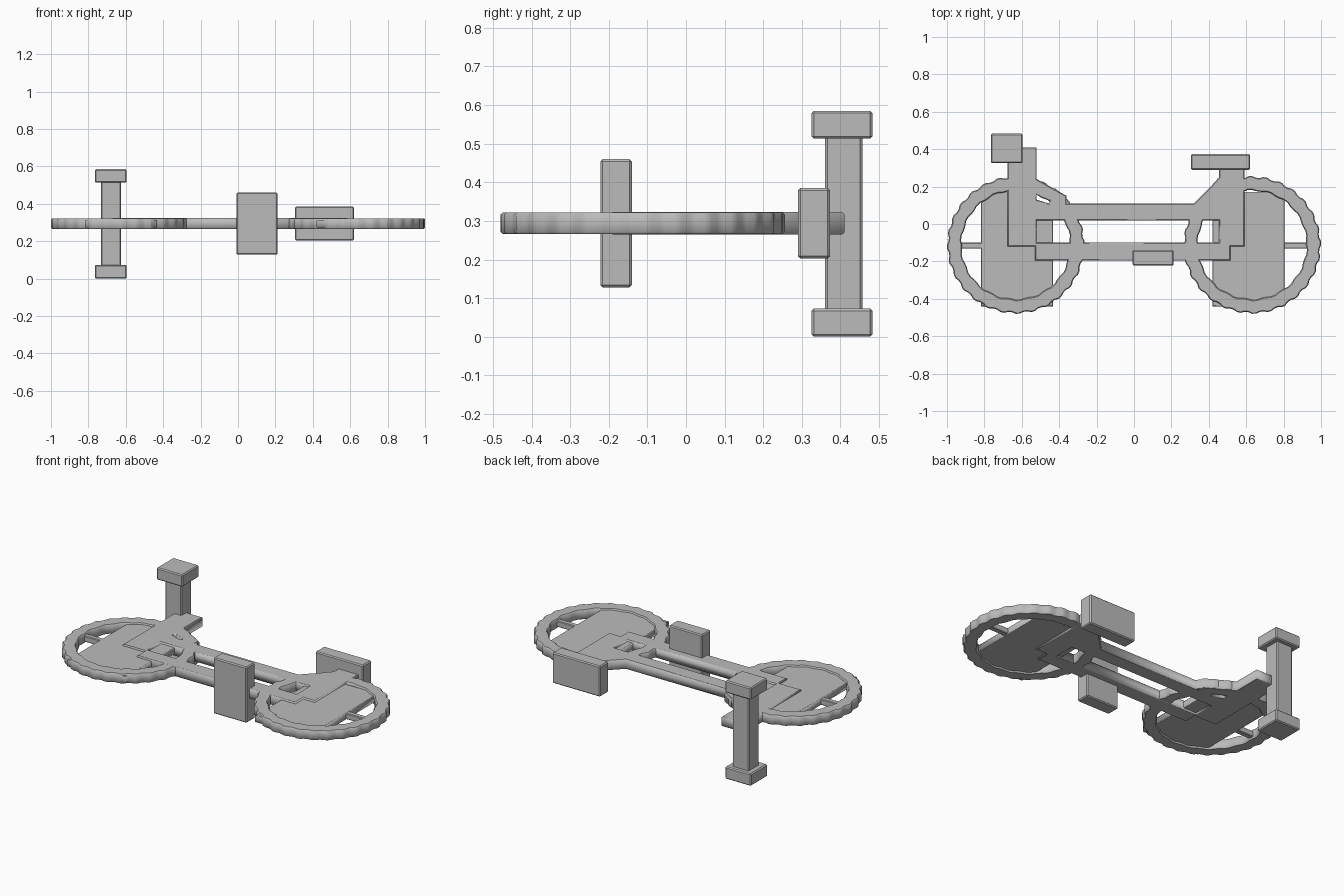
import bpy
import math

cube = bpy.data.objects.get("Cube")
if cube:
    bpy.data.objects.remove(cube, do_unlink=True)

MID = 0.294  # height of the flat bicycle's centre plane

gray = bpy.data.materials.new("plain gray")
gray.use_nodes = True
color = (0.5, 0.5, 0.5, 1)
gray.diffuse_color = color
gray.node_tree.nodes["Principled BSDF"].inputs["Base Color"].default_value = color


def plate(name, loops, half, chamfer=0.005):
    """Flat plate from an outline followed by its holes, with chamfered rims."""
    curve = bpy.data.curves.new(name, "CURVE")
    curve.dimensions = "2D"
    curve.fill_mode = "BOTH"
    curve.extrude = half - chamfer
    curve.bevel_depth = chamfer
    curve.bevel_resolution = 0
    curve.offset = -chamfer
    for loop in loops:
        spline = curve.splines.new("POLY")
        spline.points.add(len(loop) - 1)
        for point, (x, y) in zip(spline.points, loop):
            point.co = (x, y, 0, 1)
        spline.use_cyclic_u = True
    temp = bpy.data.objects.new(name + "_outline", curve)
    bpy.context.collection.objects.link(temp)
    bpy.context.view_layer.update()
    graph = bpy.context.evaluated_depsgraph_get()
    mesh = bpy.data.meshes.new_from_object(temp.evaluated_get(graph))
    bpy.data.objects.remove(temp, do_unlink=True)
    mesh.materials.clear()
    mesh.materials.append(gray)
    obj = bpy.data.objects.new(name, mesh)
    bpy.context.collection.objects.link(obj)
    obj.location.z = MID
    return obj


def box(name, x, y, z, bevel=0.006):
    """Bevelled block given by its extent on each axis."""
    spans = (x, y, z)
    bpy.ops.mesh.primitive_cube_add(size=1, location=[(a + b) / 2 for a, b in spans])
    obj = bpy.context.object
    obj.name = name
    obj.scale = [b - a for a, b in spans]
    bpy.ops.object.transform_apply(location=False, rotation=False, scale=True)
    obj.data.materials.append(gray)
    mod = obj.modifiers.new("soft edges", "BEVEL")
    mod.width = bevel
    mod.segments = 1
    return obj


def circle(cx, cy, radius, count, notch=0.0):
    """Circle whose points alternate in pairs to form shallow treads."""
    loop = []
    for i in range(count):
        r = radius - (notch if i % 4 > 1 else 0)
        a = math.tau * i / count
        loop.append((cx + r * math.cos(a), cy + r * math.sin(a)))
    return loop


def rect(x0, x1, y0, y1):
    return [(x0, y0), (x1, y0), (x1, y1), (x0, y1)]


# Frame with fork stem, seat stem and the long opening between the bars
outline = [(-.675, .41), (-.52, .41), (-.52, .24), (-.36, .15), (-.36, .11),
           (.32, .11), (.41, .2), (.455, .25), (.455, .3), (.59, .3),
           (.59, -.12), (.515, -.12), (.515, -.195),
           (-.53, -.195), (-.53, -.12), (-.675, -.12)]
gusset = [(-.52, .155), (-.45, .125), (-.455, .11), (-.52, .13)]
plate("frame", [outline, rect(-.52, .455, -.1, .02), gusset], 0.029)

# Wheels: treaded rim, inset panel, and a spoke to the outer side
WY = -0.112
for name, side in (("front", -1), ("rear", 1)):
    cx = side * 0.632
    plate(name + "_rim", [circle(cx, WY, .368, 112, .008),
                          circle(cx, WY, .288, 72, -.006)], 0.028)
    px = -0.8175 if side < 0 else 0.42
    loops = [rect(px, px + .385, -.44, .17)]
    if side < 0:
        loops.append(gusset)
    plate(name + "_wheel_panel", loops, 0.02, 0.003)
    xs = sorted((side * 0.78, side * 0.985))
    box(name + "_spoke", xs, (-.132, -.1), (MID - .018, MID + .018), 0.004)

# Handlebar with a grip at each end
box("handlebar", (-.733, -.625), (.36, .457), (.03, .56))
box("lower_grip", (-.765, -.595), (.325, .483), (0, .073))
box("upper_grip", (-.765, -.595), (.325, .483), (.513, .585))

# Saddle and pedal block
box("saddle", (.305, .62), (.29, .373), (.203, .385))
box("pedals", (-.008, .212), (-.222, -.14), (.128, .46))
